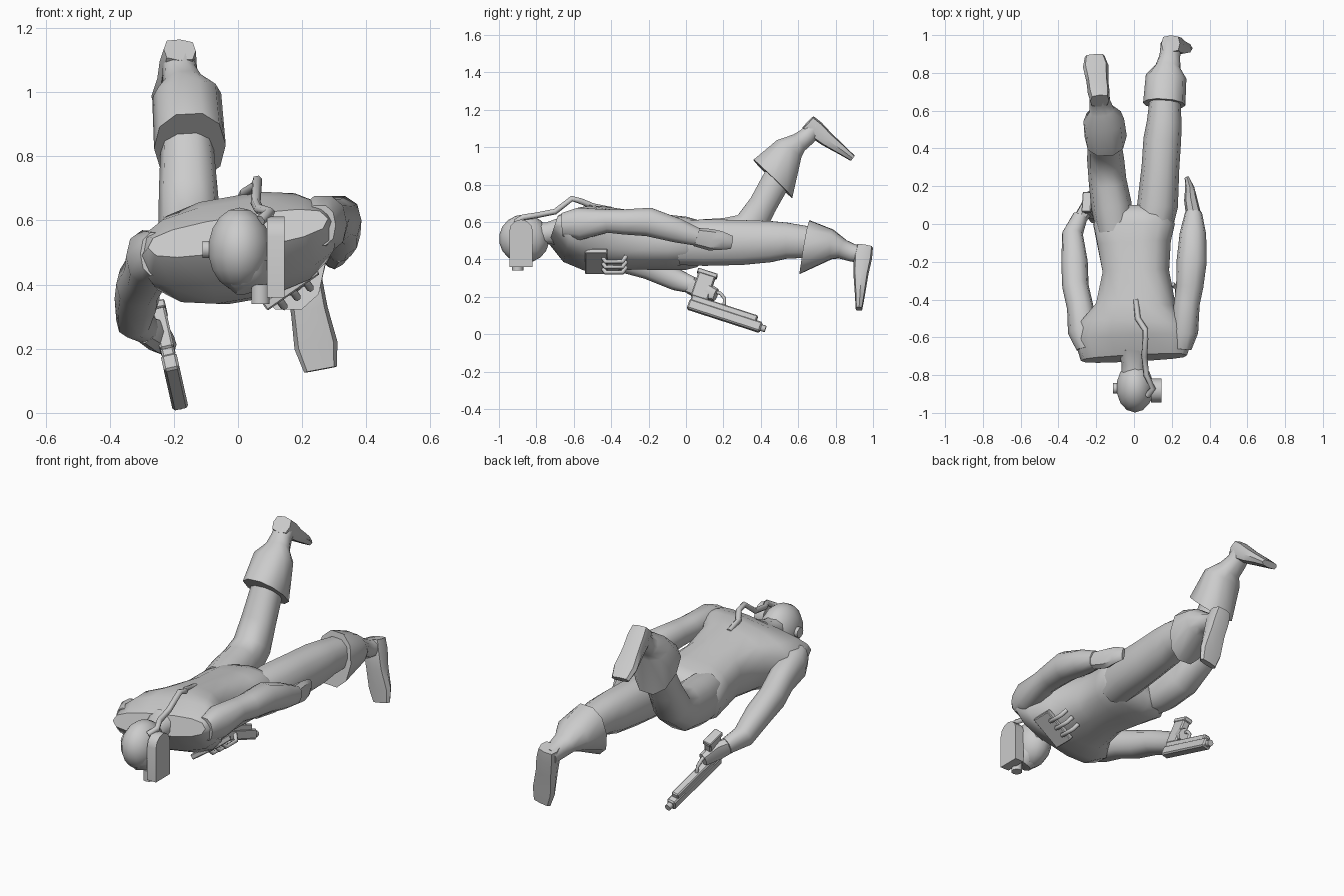
import bpy, bmesh
from math import sin, cos, pi, radians
from mathutils import Vector, Matrix

if "Cube" in bpy.data.objects:
    bpy.data.objects.remove(bpy.data.objects["Cube"], do_unlink=True)


def finish(name, bm, matrix=Matrix(), angle=45):
    """Turn a bmesh into a placed, shaded object."""
    bmesh.ops.recalc_face_normals(bm, faces=bm.faces)
    mesh = bpy.data.meshes.new(name)
    bm.to_mesh(mesh)
    bm.free()
    obj = bpy.data.objects.new(name, mesh)
    bpy.context.collection.objects.link(obj)
    obj.matrix_world = matrix
    bpy.ops.object.select_all(action="DESELECT")
    obj.select_set(True)
    bpy.context.view_layer.objects.active = obj
    bpy.ops.object.shade_smooth_by_angle(angle=radians(angle))
    return obj


def loft(name, rings, matrix=Matrix(), sides=10, roll=0, flip=1, skew=0, power=0.85):
    """Skin rounded sections (x, y, z, half width, half depth) along a path."""
    bm = bmesh.new()
    centres = [Vector((r[0] * flip, r[1], r[2])) for r in rings]
    loops = []
    last = len(rings) - 1
    for i, (centre, ring) in enumerate(zip(centres, rings)):
        along = (centres[min(i + 1, last)] - centres[max(i - 1, 0)]).normalized()
        side = Vector((1, 0, 0))
        side = (side - along * side.dot(along)).normalized()
        up = side.cross(along).normalized()
        loop = []
        for k in range(sides):
            a = 2 * pi * k / sides
            c, s = cos(a), sin(a)
            u = ring[3] * abs(c) ** power * (1 if c > 0 else -1)
            v = ring[4] * abs(s) ** power * (1 if s > 0 else -1)
            u, v = u * cos(roll) - v * sin(roll), u * sin(roll) + v * cos(roll)
            point = centre + side * u + up * v
            if i == 0:
                point += along * skew * s
            loop.append(bm.verts.new(point))
        loops.append(loop)
    for a, b in zip(loops, loops[1:]):
        for k in range(sides):
            n = (k + 1) % sides
            bm.faces.new((a[k], a[n], b[n], b[k]))
    bm.faces.new(loops[0])
    bm.faces.new(loops[-1])
    return finish(name, bm, matrix)


def box(name, centre, size, matrix=Matrix()):
    bm = bmesh.new()
    bmesh.ops.create_cube(bm, size=1)
    bmesh.ops.scale(bm, vec=size, verts=bm.verts)
    bmesh.ops.bevel(bm, geom=bm.edges[:], offset=min(size) * 0.15, segments=1, affect="EDGES")
    return finish(name, bm, matrix @ Matrix.Translation(centre), 25)


def rod(name, centre, radius, depth, matrix=Matrix(), axis="Z"):
    bm = bmesh.new()
    bmesh.ops.create_cone(bm, cap_ends=True, segments=10, radius1=radius, radius2=radius, depth=depth)
    turn = Matrix() if axis == "Z" else Matrix.Rotation(pi / 2, 4, "X" if axis == "Y" else "Y")
    return finish(name, bm, matrix @ Matrix.Translation(centre) @ turn)


def tube(name, points, radius, matrix=Matrix()):
    curve = bpy.data.curves.new(name, "CURVE")
    curve.dimensions = "3D"
    curve.bevel_depth = radius
    curve.bevel_resolution = 1
    curve.use_fill_caps = True
    line = curve.splines.new("POLY")
    line.points.add(len(points) - 1)
    for target, p in zip(line.points, points):
        target.co = (*p, 1)
    obj = bpy.data.objects.new(name, curve)
    bpy.context.collection.objects.link(obj)
    obj.matrix_world = matrix


# Torso lying face down, rolled slightly to one side
loft("torso", [
    (0, -.71, .56, .285, .055), (0, -.62, .53, .315, .135), (0, -.53, .515, .29, .165),
    (.01, -.43, .51, .215, .165), (.01, -.25, .5, .178, .15), (0, -.1, .49, .198, .142),
    (0, 0, .485, .22, .135), (0, .06, .485, .19, .12), (0, .1, .485, .12, .07)],
    sides=14, roll=.17, power=.75)
loft("neck", [(0, -.82, .53, .07, .07), (0, -.74, .54, .065, .06), (0, -.66, .55, .09, .08)])

# Head with mask, ear plate and breathing hose
bm = bmesh.new()
bmesh.ops.create_uvsphere(bm, u_segments=14, v_segments=9, radius=1)
bmesh.ops.scale(bm, vec=(.1, .135, .13), verts=bm.verts)
finish("head", bm, Matrix.Translation((.005, -.865, .51)))
loft("mask", [(.02, -.88, .46, .085, .09), (.03, -.88, .42, .075, .075), (.04, -.89, .385, .05, .04)])
rod("mask_filter", (.07, -.9, .37), .03, .06)
rod("small_ear", (-.095, -.87, .51), .028, .03, axis="X")
bm = bmesh.new()
outline = [(-.945, .36), (-.82, .36)]
outline += [(-.882 + .063 * cos(pi * k / 6), .55 + .063 * sin(pi * k / 6)) for k in range(7)]
plate = bm.faces.new([bm.verts.new((.09, y, z)) for y, z in outline])
grown = bmesh.ops.extrude_face_region(bm, geom=[plate])["geom"]
bmesh.ops.translate(bm, vec=(.055, 0, 0), verts=[v for v in grown if isinstance(v, bmesh.types.BMVert)])
finish("ear_plate", bm, angle=35)
tube("breathing_hose", [
    (.07, -.91, .6), (.1, -.87, .625), (.065, -.8, .635), (.055, -.7, .655),
    (.06, -.61, .725), (.06, -.56, .71), (.02, -.5, .685), (.01, -.4, .665)], .016)

# Arms
loft("left_arm", [
    (.255, -.66, .585, .05, .065), (.265, -.57, .59, .075, .09), (.28, -.42, .605, .068, .065),
    (.295, -.33, .6, .072, .07), (.305, -.2, .6, .08, .08), (.312, -.05, .555, .07, .068),
    (.315, .06, .52, .045, .05)])
loft("left_hand", [
    (.315, .05, .52, .04, .05), (.3, .13, .505, .035, .058),
    (.295, .19, .5, .025, .05), (.28, .245, .49, .012, .035)], sides=8)
loft("right_arm", [
    (-.255, -.66, .495, .05, .07), (-.27, -.57, .485, .08, .09), (-.285, -.44, .44, .07, .075),
    (-.31, -.33, .4, .07, .075), (-.315, -.2, .355, .07, .065), (-.325, -.05, .29, .055, .06),
    (-.285, .04, .26, .04, .045)])
loft("right_hand", [
    (-.29, .02, .26, .035, .045), (-.25, .08, .24, .04, .055), (-.22, .16, .21, .03, .035)], sides=8)

# Thighs and upper shins
loft("left_thigh", [
    (.1, -.03, .485, .1, .12), (.125, .1, .49, .108, .13), (.14, .3, .49, .1, .125),
    (.15, .45, .495, .1, .115), (.16, .54, .5, .092, .1), (.165, .68, .49, .08, .085)])
loft("right_thigh", [
    (-.1, -.03, .485, .1, .12), (-.12, .1, .49, .108, .13), (-.14, .23, .51, .1, .12),
    (-.15, .34, .57, .098, .095), (-.155, .41, .69, .092, .078), (-.16, .51, .87, .08, .08)])


def lower_leg(side, knee, bend, flip, splay, cuff, length):
    """Flared boot and foot, placed from the knee along the shin."""
    place = Matrix.Translation(knee) @ Matrix.Rotation(radians(bend), 4, "X")
    loft(side + "_boot", [
        (0, cuff, -.025, .112, .145), (.01, .33, -.01, .108, .083),
        (.02, .385, -.035, .066, .055), (.03, .44, -.055, .055, .05),
        (.035, .51, -.065, .053, .045)], place, flip=flip, skew=.043)
    foot = [(.505, -.02, .05, .045), (.495, -.08, .058, .05), (.485, -.17, .058, .04),
            (.48, -.28, .068, .027), (.475, -.355, .052, .018)]
    loft(side + "_foot", [(.03 - splay * u, s, u * length, w, h) for s, u, w, h in foot],
         place, sides=8, flip=flip, power=.6)


lower_leg("left", (.16, .45, .49), 0, 1, .19, .185, 1)
lower_leg("right", (-.15, .362, .718), 57, -1, .08, .15, .9)

# Pistol held upside down
gun = Matrix.Translation((-.2, .21, .107)) @ Matrix.Rotation(-.22, 4, "Y") @ Matrix.Rotation(-.32, 4, "X")
box("pistol_slide", (0, 0, -.01), (.05, .41, .055), gun)
box("pistol_frame", (0, -.015, .025), (.042, .37, .04), gun)
box("pistol_grip", (0, -.16, .11), (.045, .095, .15), gun)
box("pistol_magazine", (0, -.16, .18), (.05, .11, .025), gun)
rod("pistol_muzzle", (0, .21, -.01), .018, .04, gun, "Y")
tube("trigger_guard", [(0, -.11, .1), (0, -.06, .1), (0, -.03, .08), (0, -.02, .04)], .01, gun)

# Chest pouch with a row of looped cartridges
chest = Matrix.Translation((.165, -.48, .388)) @ Matrix.Rotation(radians(-35), 4, "Y")
box("chest_pouch", (0, 0, 0), (.2, .12, .03), chest)
for k in range(3):
    x = -.05 + .05 * k
    tube("cartridge_loop", [
        (x, .03, .0), (x, .05, -.035), (x, .14, -.035), (x, .16, .0)], .012, chest)
